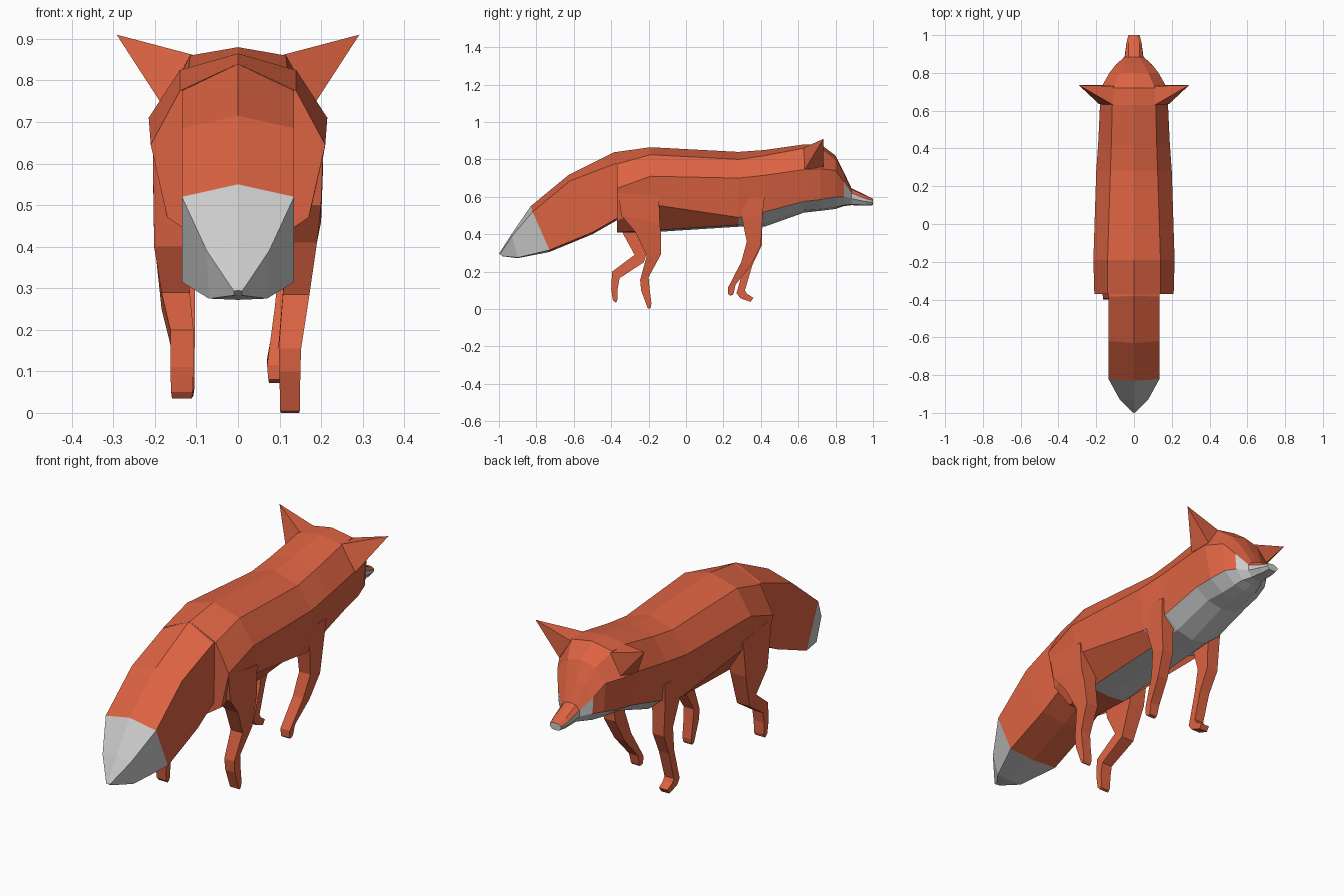
import bpy, bmesh


def material(name, rgb):
    m = bpy.data.materials.new(name)
    m.diffuse_color = (*rgb, 1)
    return m


ORANGE = material("orange_fur", (0.72, 0.125, 0.055))
PALE = material("pale_fur", (0.55, 0.55, 0.55))


def loft(name, rings, is_pale=lambda ring, side: False):
    """Skin closed rings of equal length, cap both ends, colour faces by rule."""
    bm = bmesh.new()
    rows = [[bm.verts.new(p) for p in r] for r in rings]
    n = len(rows[0])
    for i in range(len(rows) - 1):
        for k in range(n):
            j = (k + 1) % n
            f = bm.faces.new((rows[i][k], rows[i][j], rows[i + 1][j], rows[i + 1][k]))
            f.material_index = int(is_pale(i, min(k, n - 1 - k)))
    bm.faces.new(rows[0])
    end = bm.faces.new(rows[-1])
    end.material_index = int(is_pale(len(rows) - 2, 2))
    bmesh.ops.remove_doubles(bm, verts=bm.verts, dist=0.0005)
    bmesh.ops.recalc_face_normals(bm, faces=bm.faces)
    me = bpy.data.meshes.new(name)
    bm.to_mesh(me)
    bm.free()
    me.materials.append(ORANGE)
    me.materials.append(PALE)
    ob = bpy.data.objects.new(name, me)
    bpy.context.collection.objects.link(ob)
    return ob


def mirror_ring(half):
    """Half ring from top centre to bottom centre -> full symmetric ring."""
    return half + [(-x, y, z) for x, y, z in half[-2:0:-1]]


# Body and head: y, then top z, four (x, z) side points, bottom z
BODY = [
    (-0.37, 0.84, (0.14, 0.775), (0.21, 0.645), (0.17, 0.47), (0.08, 0.41), 0.41),
    (-0.19, 0.865, (0.14, 0.825), (0.215, 0.71), (0.195, 0.56), (0.10, 0.42), 0.41),
    (0.28, 0.84, (0.125, 0.80), (0.20, 0.70), (0.175, 0.49), (0.09, 0.45), 0.44),
    (0.42, 0.85, (0.12, 0.82), (0.19, 0.715), (0.16, 0.52), (0.09, 0.46), 0.44),
    (0.63, 0.88, (0.115, 0.86), (0.18, 0.745), (0.15, 0.575), (0.08, 0.53), 0.515),
    (0.72, 0.88, (0.11, 0.86), (0.175, 0.75), (0.14, 0.585), (0.07, 0.535), 0.525),
    (0.80, 0.82, (0.075, 0.80), (0.13, 0.74), (0.12, 0.60), (0.06, 0.545), 0.535),
    (0.845, 0.73, (0.05, 0.725), (0.095, 0.68), (0.09, 0.60), (0.05, 0.555), 0.55),
    (0.885, 0.645, (0.03, 0.64), (0.048, 0.62), (0.05, 0.59), (0.03, 0.56), 0.555),
    (0.96, 0.61, (0.028, 0.605), (0.04, 0.59), (0.04, 0.575), (0.025, 0.555), 0.553),
    (1.00, 0.59, (0.015, 0.588), (0.03, 0.58), (0.03, 0.57), (0.02, 0.558), 0.555),
]
rings = [mirror_ring([(0, y, top)] + [(x, y, z) for x, z in pts] + [(0, y, bot)])
         for y, top, *pts, bot in BODY]
loft("body_and_head", rings,
     lambda i, k: (i >= 2 and k >= 3) or (i == 1 and k == 4) or (i >= 7 and k == 2))

# Tail: slanted six-sided rings ending in a pale point
TAIL = [
    [(0, -0.30, 0.835), (0.13, -0.30, 0.78), (0.125, -0.30, 0.52), (0, -0.30, 0.50)],
    [(0, -0.38, 0.84), (0.135, -0.385, 0.775), (0.13, -0.36, 0.49), (0, -0.36, 0.48)],
    [(0, -0.63, 0.715), (0.135, -0.62, 0.685), (0.135, -0.50, 0.41), (0, -0.50, 0.40)],
    [(0, -0.83, 0.55), (0.135, -0.82, 0.52), (0.135, -0.73, 0.315), (0, -0.73, 0.305)],
    [(0, -0.93, 0.405), (0.075, -0.93, 0.39), (0.07, -0.90, 0.275), (0, -0.90, 0.272)],
    [(0, -1.0, 0.295), (0.01, -0.995, 0.293), (0.01, -0.98, 0.283), (0, -0.98, 0.282)],
]
loft("tail", [mirror_ring(r) for r in TAIL], lambda i, k: i >= 3)


def leg(name, sections):
    """Square leg; each section is x, half width, back (y, z), front (y, z)."""
    loft(name, [[(x - w, *b), (x + w, *b), (x + w, *f), (x - w, *f)]
                for x, w, b, f in sections])


# Rear legs, mid stride
leg("right_rear_leg", [
    (0.155, 0.05, (-0.365, 0.63), (-0.145, 0.60)),
    (0.155, 0.045, (-0.345, 0.50), (-0.14, 0.46)),
    (0.155, 0.035, (-0.27, 0.41), (-0.135, 0.41)),
    (0.14, 0.032, (-0.21, 0.285), (-0.135, 0.29)),
    (0.125, 0.027, (-0.245, 0.155), (-0.20, 0.17)),
    (0.125, 0.025, (-0.24, 0.10), (-0.195, 0.11)),
    (0.125, 0.024, (-0.205, 0.005), (-0.185, 0.03)),
    (0.125, 0.022, (-0.195, 0.0), (-0.188, 0.01)),
])
leg("left_rear_leg", [
    (-0.155, 0.05, (-0.365, 0.63), (-0.145, 0.60)),
    (-0.16, 0.042, (-0.335, 0.40), (-0.17, 0.42)),
    (-0.15, 0.034, (-0.275, 0.29), (-0.225, 0.25)),
    (-0.135, 0.028, (-0.395, 0.20), (-0.355, 0.165)),
    (-0.135, 0.028, (-0.40, 0.11), (-0.365, 0.11)),
    (-0.135, 0.026, (-0.392, 0.05), (-0.365, 0.055)),
    (-0.135, 0.024, (-0.38, 0.035), (-0.37, 0.04)),
])

# Front legs: right one lifted back, left one stepping forward
leg("right_front_leg", [
    (0.145, 0.035, (0.28, 0.60), (0.42, 0.60)),
    (0.14, 0.035, (0.30, 0.48), (0.41, 0.51)),
    (0.13, 0.03, (0.325, 0.36), (0.40, 0.34)),
    (0.115, 0.027, (0.295, 0.25), (0.345, 0.23)),
    (0.095, 0.025, (0.225, 0.115), (0.265, 0.13)),
    (0.095, 0.022, (0.225, 0.08), (0.255, 0.085)),
    (0.095, 0.02, (0.235, 0.072), (0.25, 0.075)),
])
leg("left_front_leg", [
    (-0.145, 0.035, (0.28, 0.60), (0.42, 0.60)),
    (-0.14, 0.035, (0.30, 0.48), (0.41, 0.51)),
    (-0.135, 0.03, (0.335, 0.36), (0.405, 0.34)),
    (-0.13, 0.027, (0.315, 0.24), (0.355, 0.235)),
    (-0.13, 0.025, (0.27, 0.085), (0.315, 0.10)),
    (-0.13, 0.025, (0.29, 0.058), (0.325, 0.082)),
    (-0.13, 0.022, (0.345, 0.038), (0.36, 0.06)),
])

# Ears: pointed pyramids flaring outward
for side, s in (("left", -1), ("right", 1)):
    base = [(0.11, 0.63, 0.862), (0.185, 0.635, 0.745), (0.165, 0.735, 0.76), (0.105, 0.73, 0.855)]
    tip = (0.292, 0.735, 0.91)
    loft(side + "_ear", [[(s * x, y, z) for x, y, z in base],
                         [(s * tip[0], tip[1], tip[2])] * 4])
